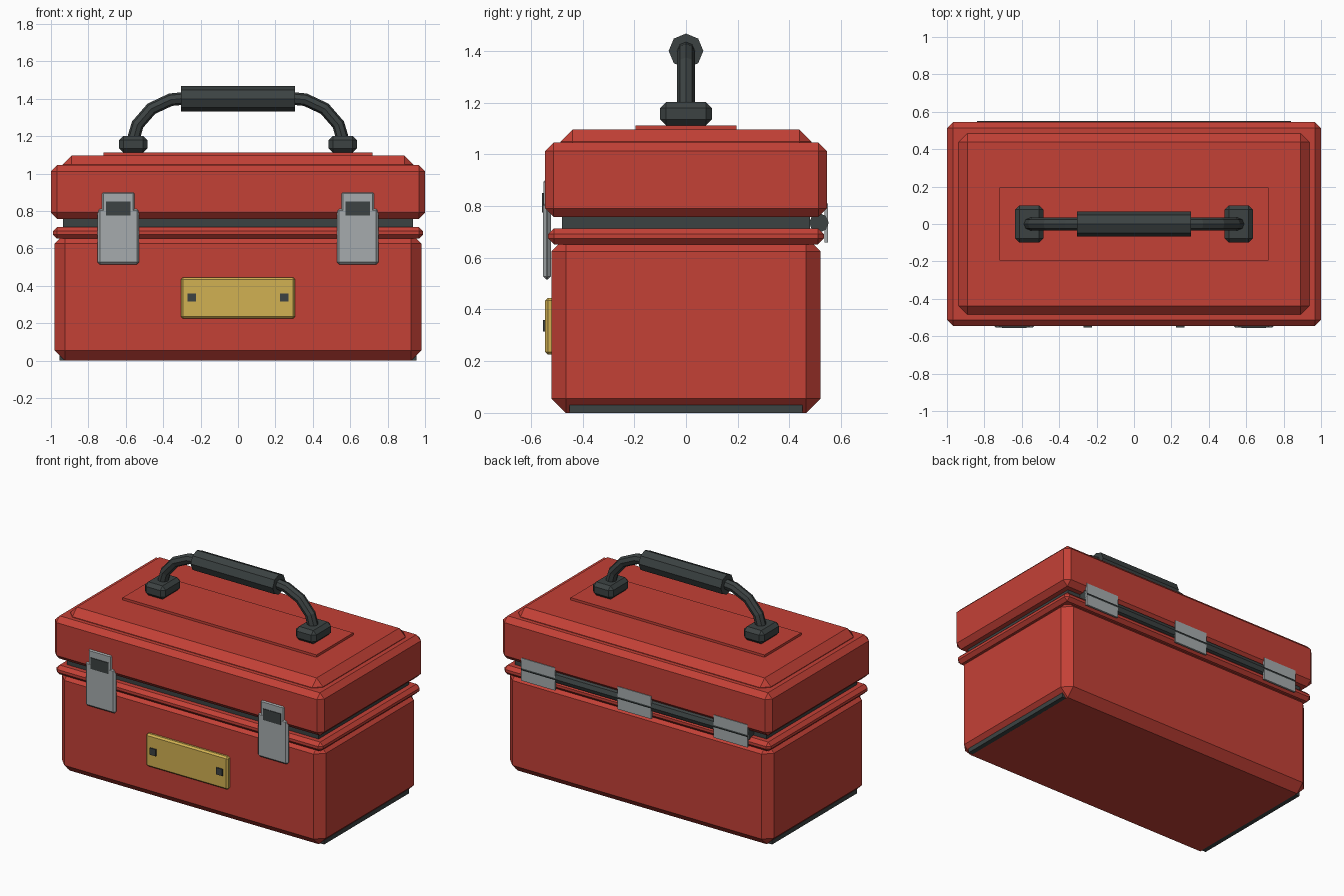
import bpy
import bmesh
from math import pi
from mathutils import Matrix

cube = bpy.data.objects.get("Cube")
if cube:
    bpy.data.objects.remove(cube, do_unlink=True)


def material(name, r, g, b):
    m = bpy.data.materials.new(name)
    m.use_nodes = True
    m.diffuse_color = (r, g, b, 1)
    node = next(n for n in m.node_tree.nodes if n.type == 'BSDF_PRINCIPLED')
    node.inputs["Base Color"].default_value = (r, g, b, 1)
    return m


RED = material("red paint", 0.55, 0.052, 0.037)
DARK = material("dark rubber", 0.045, 0.055, 0.055)
STEEL = material("grey steel", 0.38, 0.41, 0.42)
BRASS = material("brass", 0.64, 0.44, 0.085)


def finish(name, bm, mat):
    mesh = bpy.data.meshes.new(name)
    bm.to_mesh(mesh)
    bm.free()
    mesh.materials.append(mat)
    obj = bpy.data.objects.new(name, mesh)
    bpy.context.collection.objects.link(obj)
    return obj


def box(name, mat, xs, ys, zs, bevel=0.0):
    """Box between the given ranges, with every edge chamfered."""
    bm = bmesh.new()
    bmesh.ops.create_cube(bm, size=1)
    for v in bm.verts:
        for i, (lo, hi) in enumerate((xs, ys, zs)):
            v.co[i] = hi if v.co[i] > 0 else lo
    if bevel:
        bmesh.ops.bevel(bm, geom=bm.edges[:], offset=bevel, segments=1,
                        profile=0.5, affect='EDGES')
    return finish(name, bm, mat)


def slab(name, mat, half_x, half_y, zs, bevel=0.0):
    return box(name, mat, (-half_x, half_x), (-half_y, half_y), zs, bevel)


def rod(name, mat, radius, length, y, z, sides=8):
    """Faceted rod along x."""
    bm = bmesh.new()
    bmesh.ops.create_cone(bm, cap_ends=True, segments=sides, radius1=radius,
                          radius2=radius, depth=length,
                          matrix=Matrix.Translation((0, y, z)) @ Matrix.Rotation(pi / 2, 4, 'Y'))
    return finish(name, bm, mat)


# Case body, seal and lid
slab("body", RED, 0.98, 0.52, (0, 0.68), 0.055)
slab("body_rim", RED, 0.99, 0.533, (0.652, 0.714), 0.022)
slab("seal", DARK, 0.935, 0.48, (0.69, 0.79))
slab("lid", RED, 1.0, 0.545, (0.758, 1.045), 0.033)
slab("lid_raised_top", RED, 0.937, 0.485, (0.95, 1.096), 0.047)
slab("lid_panel", RED, 0.72, 0.195, (1.08, 1.112))

# Name plate with two rivets
box("front_plate", BRASS, (-0.305, 0.305), (-0.545, -0.51), (0.225, 0.445), 0.011)

# Parts repeated on both sides
for side, s in (("left", 1), ("right", -1)):
    def span(center, half):
        return (s * center - half, s * center + half)

    box(f"{side}_foot", DARK, span(0.939, 0.016), (-0.45, 0.45), (0, 0.032))
    box(f"{side}_rivet", DARK, span(0.247, 0.023), (-0.553, -0.53), (0.315, 0.36))
    box(f"{side}_latch_lower", STEEL, span(0.64, 0.112), (-0.553, -0.522), (0.515, 0.815), 0.013)
    box(f"{side}_latch_upper", STEEL, span(0.64, 0.088), (-0.552, -0.528), (0.76, 0.902), 0.009)
    box(f"{side}_latch_slot", DARK, span(0.64, 0.066), (-0.556, -0.53), (0.775, 0.85))
    box(f"{side}_handle_mount", DARK, span(0.56, 0.076), (-0.1, 0.1), (1.112, 1.202), 0.023)

# Hinge along the back
rod("hinge_pin", DARK, 0.038, 1.68, 0.514, 0.735)
for label, x in (("left", 0.715), ("middle", 0), ("right", -0.715)):
    box(f"hinge_plate_{label}", STEEL, (x - 0.125, x + 0.125), (0.536, 0.549), (0.658, 0.81))

# Carrying handle: bent tube with a thicker grip
half = [(0.56, 1.14), (0.555, 1.2), (0.537, 1.262), (0.463, 1.347), (0.36, 1.395), (0.29, 1.402)]
path = [(-x, z) for x, z in half] + [(x, z) for x, z in reversed(half)]
curve = bpy.data.curves.new("handle_tube", 'CURVE')
curve.dimensions = '3D'
curve.bevel_depth = 0.034
curve.bevel_resolution = 2
curve.use_fill_caps = True
spline = curve.splines.new('POLY')
spline.points.add(len(path) - 1)
for point, (x, z) in zip(spline.points, path):
    point.co = (x, 0, z, 1)
spline.use_smooth = False
curve.materials.append(DARK)
tube = bpy.data.objects.new("handle_tube", curve)
bpy.context.collection.objects.link(tube)
rod("handle_grip", DARK, 0.067, 0.61, 0, 1.4)
